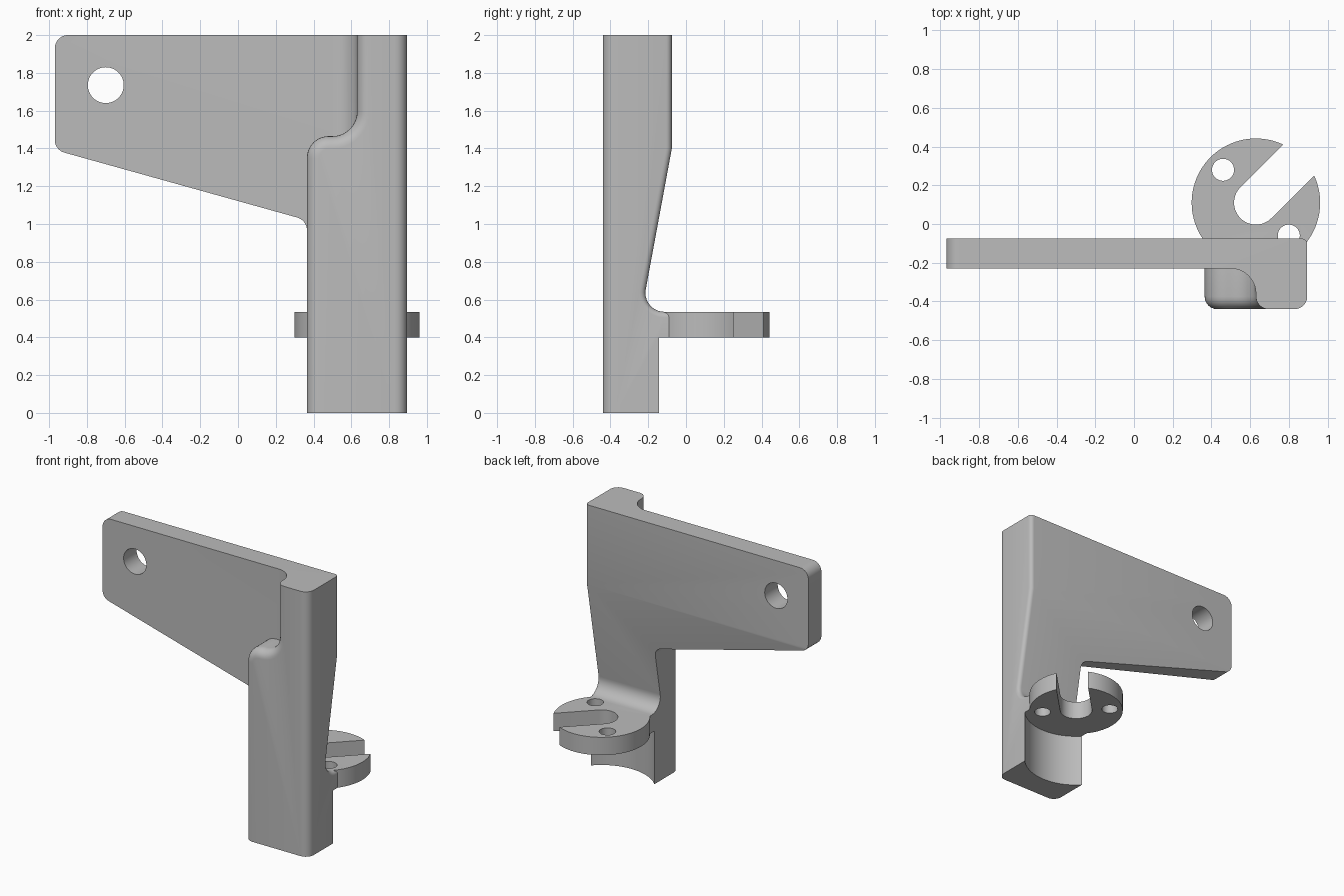
import bpy, bmesh, math
from mathutils import Vector

if "Cube" in bpy.data.objects:
    bpy.data.objects.remove(bpy.data.objects["Cube"])

grey = bpy.data.materials.new("plain_grey")
grey.use_nodes = True
COLOUR = (0.5, 0.5, 0.5, 1)
grey.diffuse_color = COLOUR
grey.node_tree.nodes["Principled BSDF"].inputs["Base Color"].default_value = COLOUR


def rounded(corners, steps=10):
    """Closed outline from (a, b[, radius]) corners, each rounded by its radius."""
    out = []
    for i, c in enumerate(corners):
        p = Vector(c[:2])
        if len(c) == 2:
            out.append(p)
            continue
        u = (Vector(corners[i - 1][:2]) - p).normalized()
        v = (Vector(corners[(i + 1) % len(corners)][:2]) - p).normalized()
        half = u.angle(v) / 2
        centre = p + (u + v).normalized() * c[2] / math.sin(half)
        start = p + u * c[2] / math.tan(half) - centre
        end = p + v * c[2] / math.tan(half) - centre
        sweep = math.pi - 2 * half
        for k in range(steps + 1):
            t = k / steps
            out.append(centre + (start * math.sin((1 - t) * sweep)
                                 + end * math.sin(t * sweep)) / math.sin(sweep))
    return out


def circle(x, y, r, n=64):
    return [Vector((x + r * math.cos(2 * math.pi * k / n),
                    y + r * math.sin(2 * math.pi * k / n))) for k in range(n)]


def prism(name, outline, axis, lo, hi, front_bevel=0):
    """Extrude an outline along an axis, optionally rounding its front rim."""
    place = {"x": lambda p, c: (c, p.x, p.y),
             "y": lambda p, c: (p.x, c, p.y),
             "z": lambda p, c: (p.x, p.y, c)}[axis]
    bm = bmesh.new()
    low = [bm.verts.new(place(p, lo)) for p in outline]
    high = [bm.verts.new(place(p, hi)) for p in outline]
    bm.faces.new(low)
    bm.faces.new(high)
    for i in range(len(low)):
        bm.faces.new((low[i - 1], low[i], high[i], high[i - 1]))
    bmesh.ops.recalc_face_normals(bm, faces=bm.faces)
    if front_bevel:
        rim = [e for e in bm.edges if all(v.co.y < lo + 1e-4 for v in e.verts)
               and not all(v.co.z < 1e-4 for v in e.verts)
               and not all(v.co.z > 2 - 1e-4 for v in e.verts)]
        bmesh.ops.bevel(bm, geom=rim, offset=front_bevel, segments=6,
                        profile=0.5, affect="EDGES", clamp_overlap=True)
    mesh = bpy.data.meshes.new(name)
    bm.to_mesh(mesh)
    bm.free()
    mesh.materials.append(grey)
    obj = bpy.data.objects.new(name, mesh)
    bpy.context.collection.objects.link(obj)
    return obj


def combine(base, tool, operation):
    """Apply an exact boolean and discard the tool."""
    mod = base.modifiers.new(operation, "BOOLEAN")
    mod.operation, mod.object, mod.solver = operation, tool, "EXACT"
    bpy.context.view_layer.update()
    mesh = bpy.data.meshes.new_from_object(
        base.evaluated_get(bpy.context.evaluated_depsgraph_get()))
    base.modifiers.clear()
    base.data = mesh
    bpy.data.objects.remove(tool)


# Upright column with a stepped, rounded shoulder
RIGHT = 0.895
bracket = prism("bracket", rounded([
    (0.365, 0), (0.365, 1.465, 0.115), (0.63, 1.465, 0.13),
    (0.63, 2), (RIGHT, 2), (RIGHT, 0)]), "y", -0.44, 0.01, front_bevel=0.065)

# Side plate, with a fillet under its arm
combine(bracket, prism("side_plate", rounded([
    (-0.97, 2, 0.07), (-0.97, 1.392, 0.07), (0.365, 1.02, 0.07),
    (0.365, 0.8), (0.75, 0.8), (0.75, 2)]), "y", -0.23, 0), "UNION")

# Fillet between plate and upper column
combine(bracket, prism("inner_fillet", rounded([
    (0.4, -0.2), (0.4, -0.23), (0.63, -0.23, 0.13),
    (0.63, -0.37), (0.67, -0.37), (0.67, -0.2)]), "z", 1.45, 2), "UNION")

# Tapered back and curved transition onto the disc
combine(bracket, prism("back_cutter", rounded([
    (-0.075, 2.1), (-0.075, 1.4), (-0.235, 0.535, 0.1),
    (0.2, 0.535), (0.2, 2.1)]), "x", -1.2, 1.2), "DIFFERENCE")

# Rounded rear edge of the column
bm = bmesh.new()
bm.from_mesh(bracket.data)
bmesh.ops.remove_doubles(bm, verts=bm.verts, dist=1e-4)
bmesh.ops.dissolve_limit(bm, angle_limit=0.01, verts=bm.verts, edges=bm.edges)
rear = [e for e in bm.edges if len(e.link_faces) == 2
        and all(abs(v.co.x - RIGHT) < 1e-3 and v.co.z > 0.53 and v.co.y > -0.3
                for v in e.verts)
        and e.calc_face_angle() > 1]
rear = [e for e in rear if not all(v.co.z > 1.999 for v in e.verts)]
bmesh.ops.bevel(bm, geom=rear, offset=0.03, segments=5, profile=0.5,
                affect="EDGES", clamp_overlap=True)
bm.to_mesh(bracket.data)
bm.free()

# Hollow below the disc, then the disc itself
CX, CY = 0.63, 0.11
combine(bracket, prism("hollow_cutter", circle(CX, CY, 0.367, 96), "z", -0.1, 0.4),
        "DIFFERENCE")
combine(bracket, prism("slotted_disc", circle(CX, CY, 0.332, 96), "z", 0.4, 0.535),
        "UNION")

# Diagonal open slot
W = 0.113
slot = [(Vector((p.x - p.y, p.x + p.y)) * math.sqrt(0.5)) + Vector((CX, CY))
        for p in rounded([(-W, -W, W * 0.999), (0.5, -W), (0.5, W), (-W, W, W * 0.999)], 16)]
combine(bracket, prism("slot_cutter", slot, "z", 0.3, 0.7), "DIFFERENCE")

# Screw holes in the disc and the plate
for side in (-1, 1):
    combine(bracket, prism("screw_cutter", circle(CX + side * 0.17, CY - side * 0.17, 0.057, 32),
                           "z", 0.3, 0.7), "DIFFERENCE")
combine(bracket, prism("plate_hole_cutter", circle(-0.7, 1.735, 0.095, 48),
                       "y", -0.6, 0.2), "DIFFERENCE")

bpy.context.view_layer.objects.active = bracket
bracket.select_set(True)
bpy.ops.object.shade_smooth_by_angle(angle=math.radians(30))
